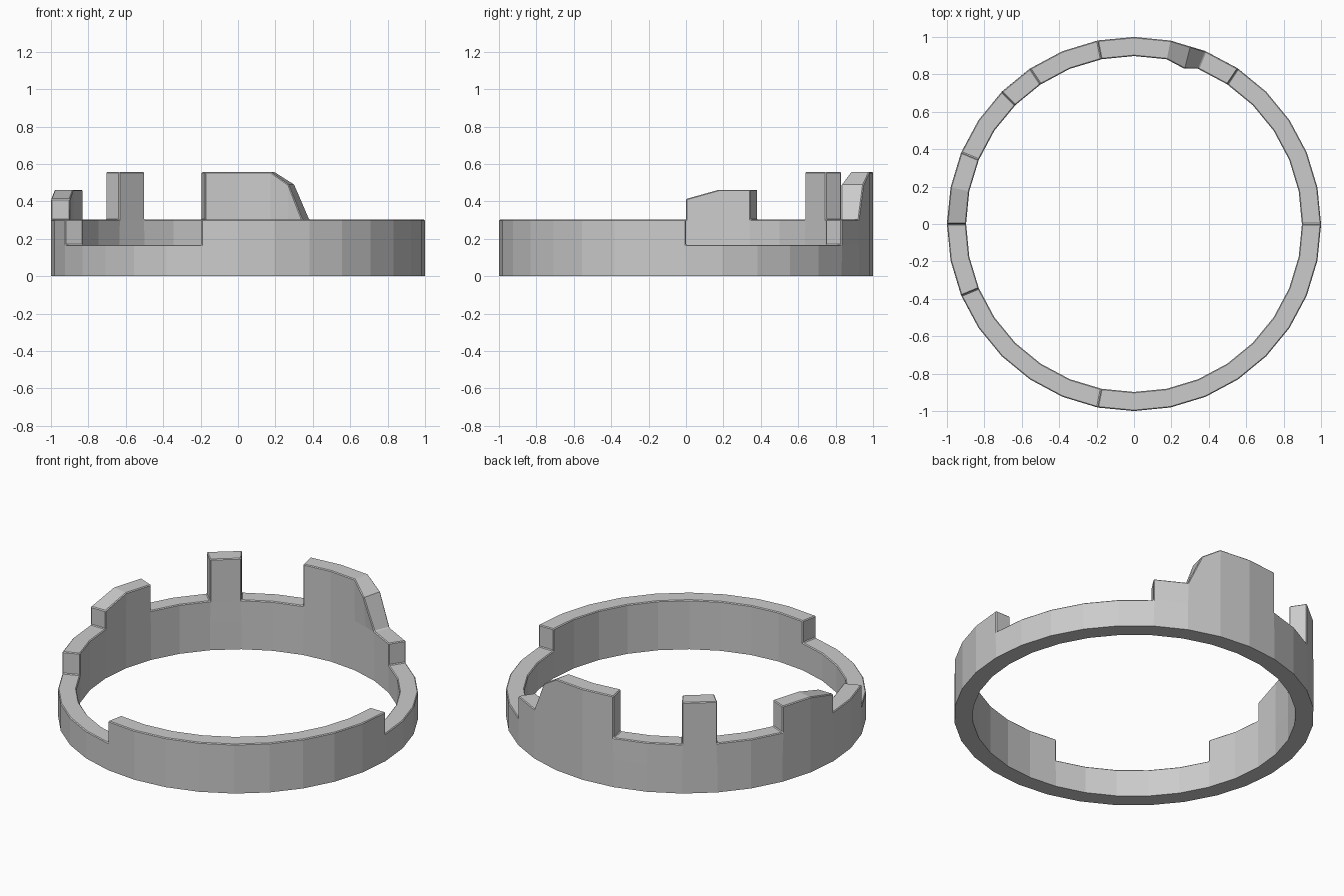
import bpy, bmesh
from math import cos, sin, radians
from mathutils import Vector

if "Cube" in bpy.data.objects:
    bpy.data.objects.remove(bpy.data.objects["Cube"])

STEP = 11.25            # 32-sided ring
OUTER, INNER = 1.0, 0.898
LOW, RIM, TALL = 0.168, 0.302, 0.557
KNEE = 72.4             # break point in the sloped end of the large tab

# low notches in the rim, as angle ranges
notches = [(0, 56.25), (202.5, 258.75)]
# raised tabs: top height at each station
tabs = [
    {67.5: RIM, KNEE: 0.49, 78.75: TALL, 90: TALL, 101.25: TALL},
    {123.75: TALL, 135: TALL},
    {157.5: 0.462, 168.75: 0.462, 180: 0.413},
]
stations = sorted([i * STEP for i in range(32)] + [KNEE])


def corner(angle, radius, z):
    """Point on the faceted ring, staying on the chord between corners."""
    a = angle // STEP * STEP
    t = (angle - a) / STEP
    p, q = (Vector((radius * cos(radians(d)), radius * sin(radians(d)), z))
            for d in (a, a + STEP))
    point = p.lerp(q, t)
    # the knee leans slightly inward
    if angle == KNEE and radius == INNER and z > RIM:
        point.y -= 0.022
    return tuple(round(c, 5) for c in point)


shell = {}


def toggle(loop):
    """Keep a face once; two cells sharing it cancel it out."""
    loop = list(dict.fromkeys(loop))
    if len(loop) > 2:
        key = frozenset(loop)
        if shell.pop(key, None) is None:
            shell[key] = loop


def cell(a, b, bottom, top_a, top_b):
    oa, ob, ia, ib = [(corner(s, r, bottom), corner(s, r, t))
                      for r in (OUTER, INNER)
                      for s, t in ((a, top_a), (b, top_b))]
    for p, q in ((oa, ob), (ob, ib), (ib, ia), (ia, oa)):
        toggle([p[0], q[0], q[1], p[1]])
    toggle([oa[0], ia[0], ib[0], ob[0]])
    toggle([oa[1], ob[1], ib[1], ia[1]])


# stack the base, rim and tabs around the ring
for a, b in zip(stations, stations[1:] + [360]):
    cell(a, b, 0, LOW, LOW)
    if not any(s <= a < e for s, e in notches):
        cell(a, b, LOW, RIM, RIM)
    for tab in tabs:
        if a in tab and b in tab:
            cell(a, b, RIM, tab[a], tab[b])

bm = bmesh.new()
verts = {}
for loop in shell.values():
    for p in loop:
        if p not in verts:
            verts[p] = bm.verts.new(p)
    bm.faces.new([verts[p] for p in loop])
bmesh.ops.remove_doubles(bm, verts=bm.verts, dist=0.0005)
bmesh.ops.recalc_face_normals(bm, faces=bm.faces)

# fine softened edges everywhere but the underside
edges = [e for e in bm.edges if len(e.link_faces) == 2
         and e.calc_face_angle() > radians(60)
         and max(v.co.z for v in e.verts) > 0.01]
bmesh.ops.bevel(bm, geom=edges, offset=0.005, segments=1,
                affect='EDGES', clamp_overlap=True)

mesh = bpy.data.meshes.new("notched_ring")
bm.to_mesh(mesh)
bm.free()
ring = bpy.data.objects.new("notched_ring", mesh)
bpy.context.collection.objects.link(ring)

grey = bpy.data.materials.new("light_grey")
grey.use_nodes = True
color = (0.6, 0.6, 0.6, 1)
grey.diffuse_color = color
grey.node_tree.nodes["Principled BSDF"].inputs["Base Color"].default_value = color
mesh.materials.append(grey)
